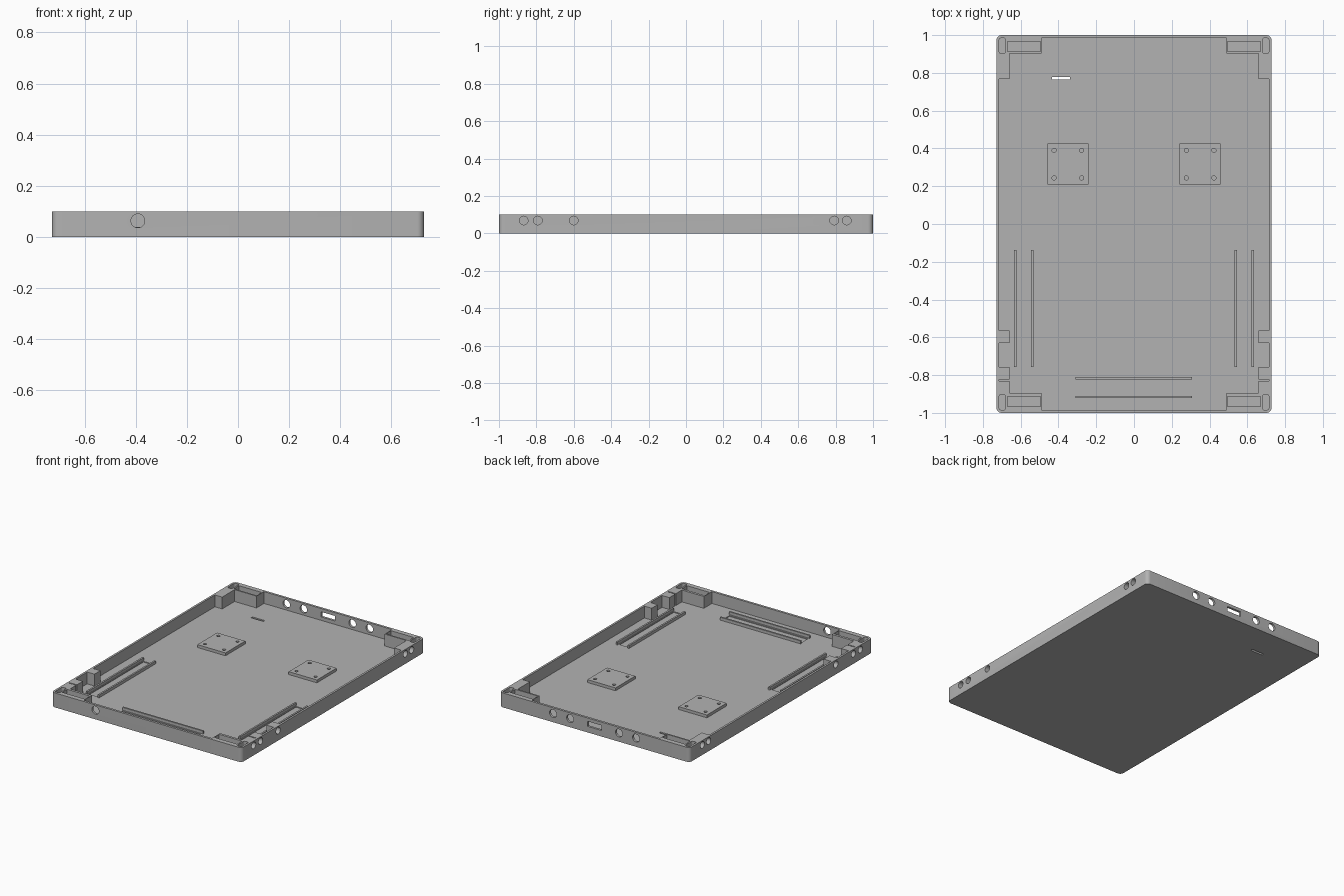
import bpy, bmesh, math
from mathutils import Matrix

cube = bpy.data.objects.get("Cube")
if cube:
    bpy.data.objects.remove(cube, do_unlink=True)

HEIGHT, FLOOR = 0.1, 0.018
HALF_X, HALF_Y, WALL = 0.728, 1.0, 0.014
INNER_X, INNER_Y = HALF_X - WALL, HALF_Y - 0.016
BLOCK_X = 0.658

grey = bpy.data.materials.new("matte_grey")
grey.use_nodes = True
colour = (0.45, 0.45, 0.45, 1)
grey.diffuse_color = colour
grey.node_tree.nodes["Principled BSDF"].inputs["Base Color"].default_value = colour


def prism(bm, points, z0, z1):
    """Extrude a flat outline between two heights."""
    face = bm.faces.new([bm.verts.new((x, y, z0)) for x, y in points])
    new = bmesh.ops.extrude_face_region(bm, geom=[face])["geom"]
    verts = [v for v in new if isinstance(v, bmesh.types.BMVert)]
    bmesh.ops.translate(bm, verts=verts, vec=(0, 0, z1 - z0))


def rect(x0, x1, y0, y1, r=0.0, steps=6):
    """Rectangle outline, with rounded corners if r is given."""
    if r == 0:
        return [(x0, y0), (x1, y0), (x1, y1), (x0, y1)]
    centres = [(x1 - r, y1 - r), (x0 + r, y1 - r), (x0 + r, y0 + r), (x1 - r, y0 + r)]
    return [(cx + r * math.cos(a), cy + r * math.sin(a))
            for q, (cx, cy) in enumerate(centres)
            for a in [(q + i / steps) * math.pi / 2 for i in range(steps + 1)]]


def cylinder(bm, centre, radius, length, axis):
    turn = {"X": Matrix.Rotation(math.pi / 2, 4, "Y"),
            "Y": Matrix.Rotation(math.pi / 2, 4, "X"), "Z": Matrix()}[axis]
    bmesh.ops.create_cone(bm, cap_ends=True, segments=32, radius1=radius, radius2=radius,
                          depth=length, matrix=Matrix.Translation(centre) @ turn)


def finish(name, bm):
    bmesh.ops.recalc_face_normals(bm, faces=bm.faces)
    mesh = bpy.data.meshes.new(name)
    bm.to_mesh(mesh)
    bm.free()
    mesh.materials.append(grey)
    obj = bpy.data.objects.new(name, mesh)
    bpy.context.collection.objects.link(obj)
    return obj


def cut(obj, bm):
    """Subtract the shape, then drop the cutter."""
    cutter = finish("cutter", bm)
    cutter.hide_render = True
    mod = obj.modifiers.new("cut", "BOOLEAN")
    mod.operation, mod.solver, mod.object = "DIFFERENCE", "EXACT", cutter
    select(obj)
    bpy.ops.object.modifier_apply(modifier=mod.name)
    bpy.data.objects.remove(cutter, do_unlink=True)


def select(obj):
    bpy.ops.object.select_all(action="DESELECT")
    obj.select_set(True)
    bpy.context.view_layer.objects.active = obj


# Tray body
bm = bmesh.new()
prism(bm, rect(-HALF_X, HALF_X, -HALF_Y, HALF_Y, 0.027), 0, HEIGHT)
tray = finish("tray", bm)

# Cavity, leaving corner blocks and side blocks flush with the rim
side = [(0.49, -INNER_Y), (0.49, -0.895), (BLOCK_X, -0.895), (BLOCK_X, -0.757),
        (INNER_X, -0.757), (INNER_X, -0.63), (BLOCK_X, -0.63), (BLOCK_X, -0.565),
        (INNER_X, -0.565), (INNER_X, 0.767), (BLOCK_X, 0.767), (BLOCK_X, 0.902),
        (0.49, 0.902), (0.49, INNER_Y)]
bm = bmesh.new()
prism(bm, side + [(-x, y) for x, y in reversed(side)], FLOOR, HEIGHT + 0.05)
cut(tray, bm)

# Pockets, slots and port holes
bm = bmesh.new()
top = HEIGHT + 0.02
for s in (-1, 1):
    def mirrored(x0, x1, y0, y1, r=0.0):
        return rect(min(s * x0, s * x1), max(s * x0, s * x1), y0, y1, r)
    for e in (-1, 1):
        ys = sorted((e * 0.912, e * 0.966))
        prism(bm, mirrored(0.495, 0.67, *ys), 0.03, top)
        ys = sorted((e * 0.903, e * 0.984))
        prism(bm, mirrored(0.68, 0.714, *ys, 0.01), 0.03, top)
    prism(bm, mirrored(0.65, INNER_X, -0.83, -0.822), FLOOR, top)
    prism(bm, mirrored(0.55, 0.618, -0.748, -0.152), FLOOR - 0.006, 0.03)
    for y in (-0.868, -0.792, -0.6, 0.792, 0.86):
        cylinder(bm, (s * 0.715, y, 0.069), 0.023, 0.07, "X")
    for x in (0.187, 0.318):
        cylinder(bm, (s * x, HALF_Y, 0.06), 0.027, 0.1, "Y")
cylinder(bm, (-0.392, -HALF_Y, 0.063), 0.027, 0.1, "Y")
prism(bm, rect(-0.055, 0.055, 0.95, 1.05), 0.042, 0.077)
prism(bm, rect(-0.303, 0.297, -0.9, -0.832), FLOOR - 0.006, 0.03)
prism(bm, rect(-0.435, -0.34, 0.764, 0.779), -0.05, 0.05)
cut(tray, bm)
objects = [tray]

# Mounting plates with screw holes
for name, cx in (("right_mount_plate", -0.35), ("left_mount_plate", 0.35)):
    cy, half, pitch = 0.317, 0.108, 0.073
    bm = bmesh.new()
    prism(bm, rect(cx - half, cx + half, cy - half, cy + half), FLOOR - 0.004, 0.038)
    plate = finish(name, bm)
    bm = bmesh.new()
    for dx in (-pitch, pitch):
        for dy in (-pitch, pitch):
            cylinder(bm, (cx + dx, cy + dy, 0.04), 0.011, 0.04, "Z")
    cut(plate, bm)
    objects.append(plate)

# Retaining rails either side of each recess
rails = {"front_outer_rail": (-0.31, 0.308, -0.921, -0.91),
         "front_inner_rail": (-0.31, 0.308, -0.823, -0.811)}
for label, s in (("right", -1), ("left", 1)):
    for part, x in (("outer", 0.628), ("inner", 0.539)):
        rails[f"{label}_{part}_rail"] = (s * x - 0.006, s * x + 0.006, -0.757, -0.138)
for name, area in rails.items():
    bm = bmesh.new()
    prism(bm, rect(*area), FLOOR - 0.004, 0.038)
    objects.append(finish(name, bm))

for obj in objects:
    select(obj)
    bpy.ops.object.shade_smooth_by_angle(angle=math.radians(30))
